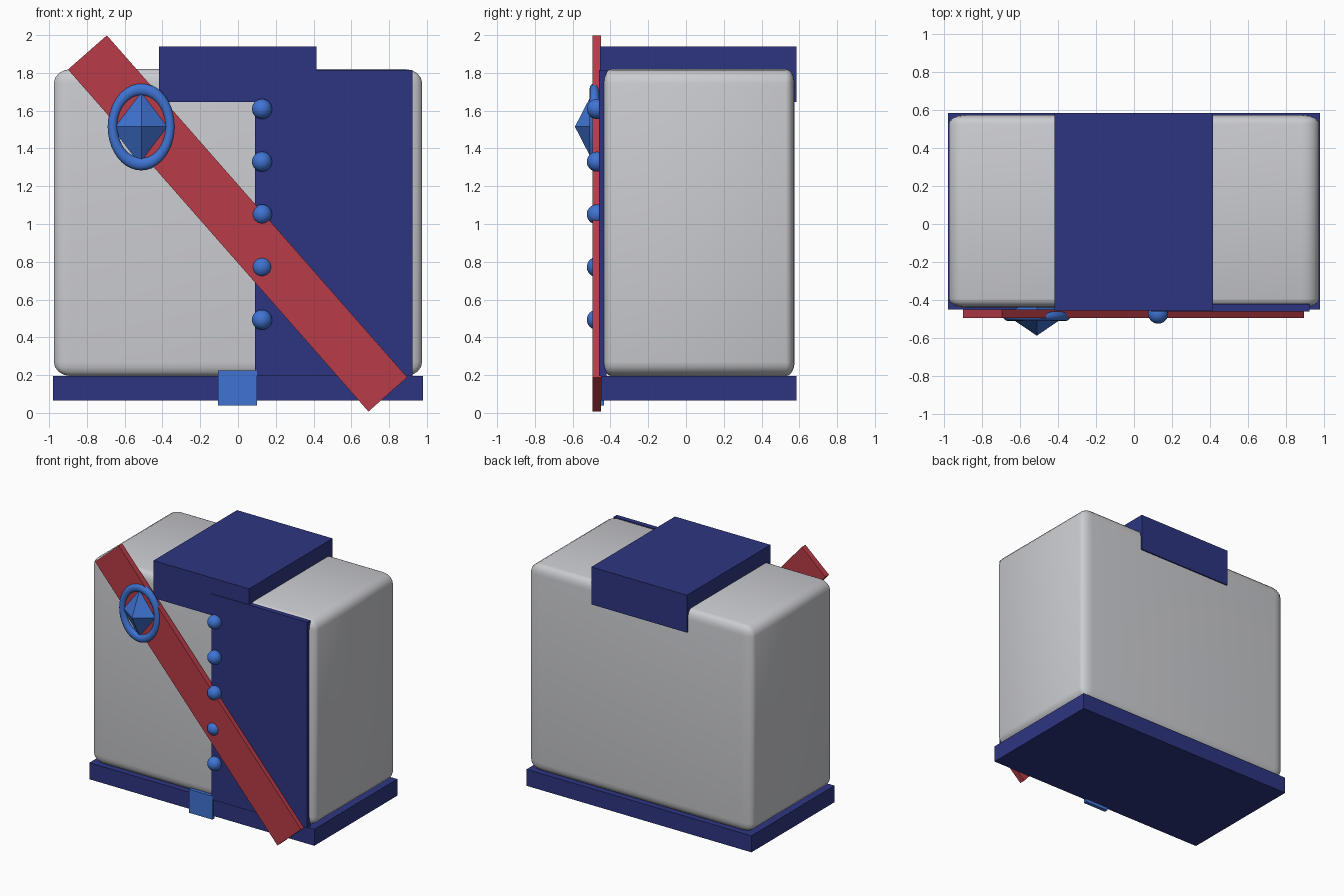
import bpy
import bmesh
import math
from mathutils import Matrix

cube = bpy.data.objects.get("Cube")
if cube:
    bpy.data.objects.remove(cube, do_unlink=True)


def material(name, rgb):
    mat = bpy.data.materials.new(name)
    mat.use_nodes = True
    mat.diffuse_color = (*rgb, 1)
    mat.node_tree.nodes["Principled BSDF"].inputs["Base Color"].default_value = (*rgb, 1)
    return mat


GREY = material("light grey", (0.6, 0.605, 0.635))
NAVY = material("navy", (0.026, 0.036, 0.22))
RED = material("sash red", (0.48, 0.044, 0.063))
BLUE = material("bright blue", (0.05, 0.172, 0.65))


def finish(name, bm, mat, smooth=False):
    mesh = bpy.data.meshes.new(name)
    bmesh.ops.recalc_face_normals(bm, faces=bm.faces)
    bm.to_mesh(mesh)
    bm.free()
    mesh.materials.append(mat)
    obj = bpy.data.objects.new(name, mesh)
    bpy.context.collection.objects.link(obj)
    if smooth:
        bpy.ops.object.select_all(action='DESELECT')
        obj.select_set(True)
        bpy.context.view_layer.objects.active = obj
        bpy.ops.object.shade_smooth_by_angle(angle=math.radians(40))
    return obj


def box(name, mat, x, y, z, bevel=0.0, tilt=0.0):
    """Box from axis ranges; the bevel is a share of each side."""
    bm = bmesh.new()
    bmesh.ops.create_cube(bm, size=1)
    if bevel:
        bmesh.ops.bevel(bm, geom=bm.edges[:], offset=bevel, segments=4,
                        profile=0.5, affect='EDGES')
    size = [r[1] - r[0] for r in (x, y, z)]
    centre = [sum(r) / 2 for r in (x, y, z)]
    bm.transform(Matrix.Translation(centre) @ Matrix.Rotation(tilt, 4, 'Y')
                 @ Matrix.Diagonal((*size, 1)))
    return finish(name, bm, mat, bevel > 0)


# Torso, belt, collar and coat front
box("torso", GREY, (-0.975, 0.975), (-0.44, 0.575), (0.195, 1.82), bevel=0.046)
box("belt", NAVY, (-0.98, 0.98), (-0.45, 0.585), (0.065, 0.195))
box("collar", NAVY, (-0.418, 0.415), (-0.455, 0.585), (1.645, 1.94))
box("coat_flap", NAVY, (0.09, 0.925), (-0.46, -0.42), (0.195, 1.815))
box("belt_buckle", BLUE, (-0.105, 0.1), (-0.462, -0.435), (0.04, 0.225))

# Diagonal sash
box("sash", RED, (-0.139, 0.135), (-0.495, -0.45), (-0.202, 2.208),
    tilt=-math.atan2(1.59, 1.81))

# Coat buttons
for i in range(5):
    bm = bmesh.new()
    bmesh.ops.create_uvsphere(bm, u_segments=24, v_segments=16, radius=0.053)
    bm.transform(Matrix.Translation((0.127, -0.472, 0.493 + i * 0.279)))
    finish(f"button_{i + 1}", bm, BLUE, True)

# Brooch ring: a small circle spun around the front axis, then stretched tall
bm = bmesh.new()
ring = bmesh.ops.create_circle(bm, segments=12, radius=0.026,
                               matrix=Matrix.Translation((0.152, 0, 0)))
edges = list({e for v in ring["verts"] for e in v.link_edges})
bm.transform(Matrix.Identity(4))
bmesh.ops.spin(bm, geom=ring["verts"] + edges, cent=(0, 0, 0), axis=(0, 1, 0),
               angle=math.tau, steps=40, use_merge=True)
bmesh.ops.remove_doubles(bm, verts=bm.verts[:], dist=0.0001)
# The circle lies in the x-y plane, so it already sweeps a proper tube
bm.transform(Matrix.Translation((-0.512, -0.485, 1.515)) @ Matrix.Diagonal((1, 1, 1.3, 1)))
finish("brooch_ring", bm, BLUE, True)

# Brooch gem: four-sided double pyramid with its tip facing forward
bm = bmesh.new()
for tip in (-1, 1):
    bmesh.ops.create_cone(bm, segments=4, radius1=1, radius2=0, depth=1, cap_ends=False,
                          matrix=Matrix.Rotation(tip * math.pi / 2, 4, 'X')
                          @ Matrix.Translation((0, 0, 0.5)))
bmesh.ops.remove_doubles(bm, verts=bm.verts[:], dist=0.001)
# Put the corners on the upright and level axes
corner = max(bm.verts, key=lambda v: v.co.x + v.co.z)
turn = math.atan2(corner.co.z, corner.co.x)
bm.transform(Matrix.Translation((-0.512, -0.48, 1.515))
             @ Matrix.Diagonal((0.16, 0.108, 0.21, 1)) @ Matrix.Rotation(turn, 4, 'Y'))
finish("brooch_gem", bm, BLUE)
